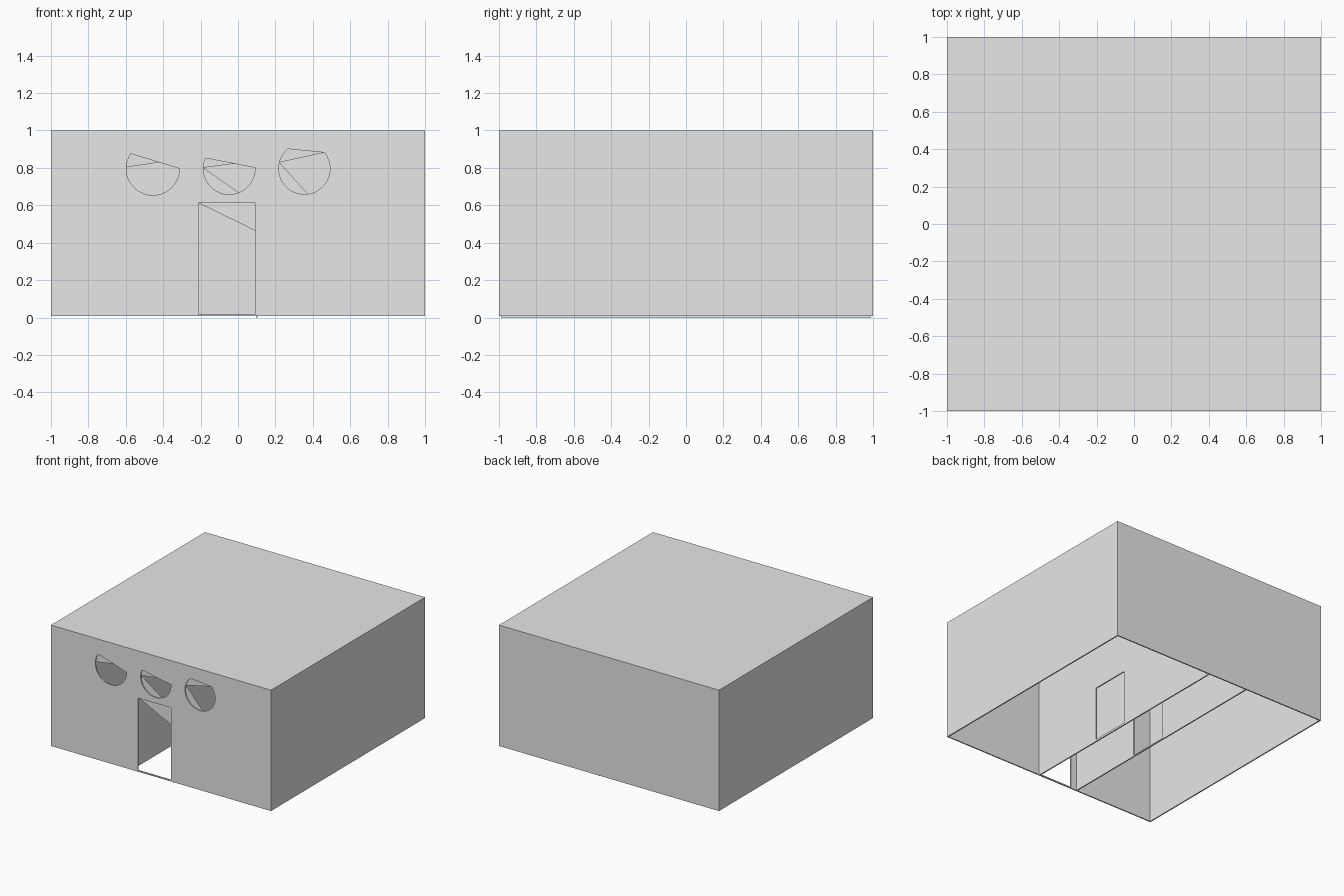
import bpy, bmesh, math
from mathutils import Vector

if "Cube" in bpy.data.objects:
    bpy.data.objects.remove(bpy.data.objects["Cube"], do_unlink=True)

grey = bpy.data.materials.new("plain_grey")
grey.use_nodes = True
grey.diffuse_color = (0.8, 0.8, 0.8, 1)
grey.node_tree.nodes["Principled BSDF"].inputs["Base Color"].default_value = (0.8, 0.8, 0.8, 1)

T = 0.01        # wall thickness
BASE = 0.007    # underside of the shell
SILL = 0.017    # bottom of the doorways


def make_object(name, bm):
    bmesh.ops.recalc_face_normals(bm, faces=bm.faces)
    mesh = bpy.data.meshes.new(name)
    bm.to_mesh(mesh)
    bm.free()
    mesh.materials.append(grey)
    ob = bpy.data.objects.new(name, mesh)
    bpy.context.collection.objects.link(ob)
    return ob


def box(name, low, high):
    bm = bmesh.new()
    bmesh.ops.create_cube(bm, size=1)
    low, high = Vector(low), Vector(high)
    for v in bm.verts:
        v.co = (low + high) / 2 + v.co * (high - low)
    return make_object(name, bm)


def prisms(name, outlines, y0, y1):
    """Extrude several x-z outlines along y into one object."""
    bm = bmesh.new()
    for pts in outlines:
        face = bm.faces.new([bm.verts.new((x, y0, z)) for x, z in pts])
        ext = bmesh.ops.extrude_face_region(bm, geom=[face])
        for v in ext["geom"]:
            if isinstance(v, bmesh.types.BMVert):
                v.co.y = y1
    return make_object(name, bm)


def cut(ob, cutter):
    cutter.hide_render = True
    mod = ob.modifiers.new("cut", "BOOLEAN")
    mod.operation, mod.solver, mod.object = "DIFFERENCE", "EXACT", cutter
    bpy.context.view_layer.objects.active = ob
    bpy.ops.object.modifier_apply(modifier=mod.name)
    bpy.data.objects.remove(cutter, do_unlink=True)


def arc(cx, r, start, end, corner=None, cz=0.796, steps=28):
    """Points of a truncated round window, with an optional extra corner."""
    angles = [start + (end - start) * i / steps for i in range(steps + 1)]
    if corner is not None:
        angles.insert(0, corner)
    return [(cx + r * math.cos(math.radians(a)), cz + r * math.sin(math.radians(a)))
            for a in angles]


# Hollow shell, open underneath
shell = box("building_shell", (-1, -1, BASE), (1, 1, 1))
cut(shell, box("cavity", (T - 1, T - 1, -0.1), (1 - T, 1 - T, 1 - T)))

# Door and windows: the front skin and inner lining are cut differently
left, right = -0.21, 0.09
split = -1 + T * 0.85
outer = [
    [(left, SILL), (right, SILL), (right, 0.612), (left, 0.612)],
    arc(-0.455, 0.142, 146, 360),
    arc(-0.047, 0.138, 156, 362),
    arc(0.355, 0.137, 130, 399),
]
inner = [
    [(left, SILL), (right, SILL), (right, 0.465), (left, 0.612)],
    arc(-0.455, 0.142, 177, 380),
    arc(-0.047, 0.138, 292, 377, corner=178),
    arc(0.355, 0.137, 278, 399, corner=166),
]
cut(shell, prisms("front_openings", outer, -1.05, split))
cut(shell, prisms("lining_openings", inner, split - 0.001, -0.95))

# Two partitions, each with a doorway
for name, x, bottom in (("left_partition", 0.1, 0), ("right_partition", -0.27, BASE)):
    wall = box(name, (x - T / 2, T - 1, bottom), (x + T / 2, 1 - T, 1 - T))
    cut(wall, box("doorway", (x - 0.05, -0.32, SILL), (x + 0.05, 0.01, 0.463)))
